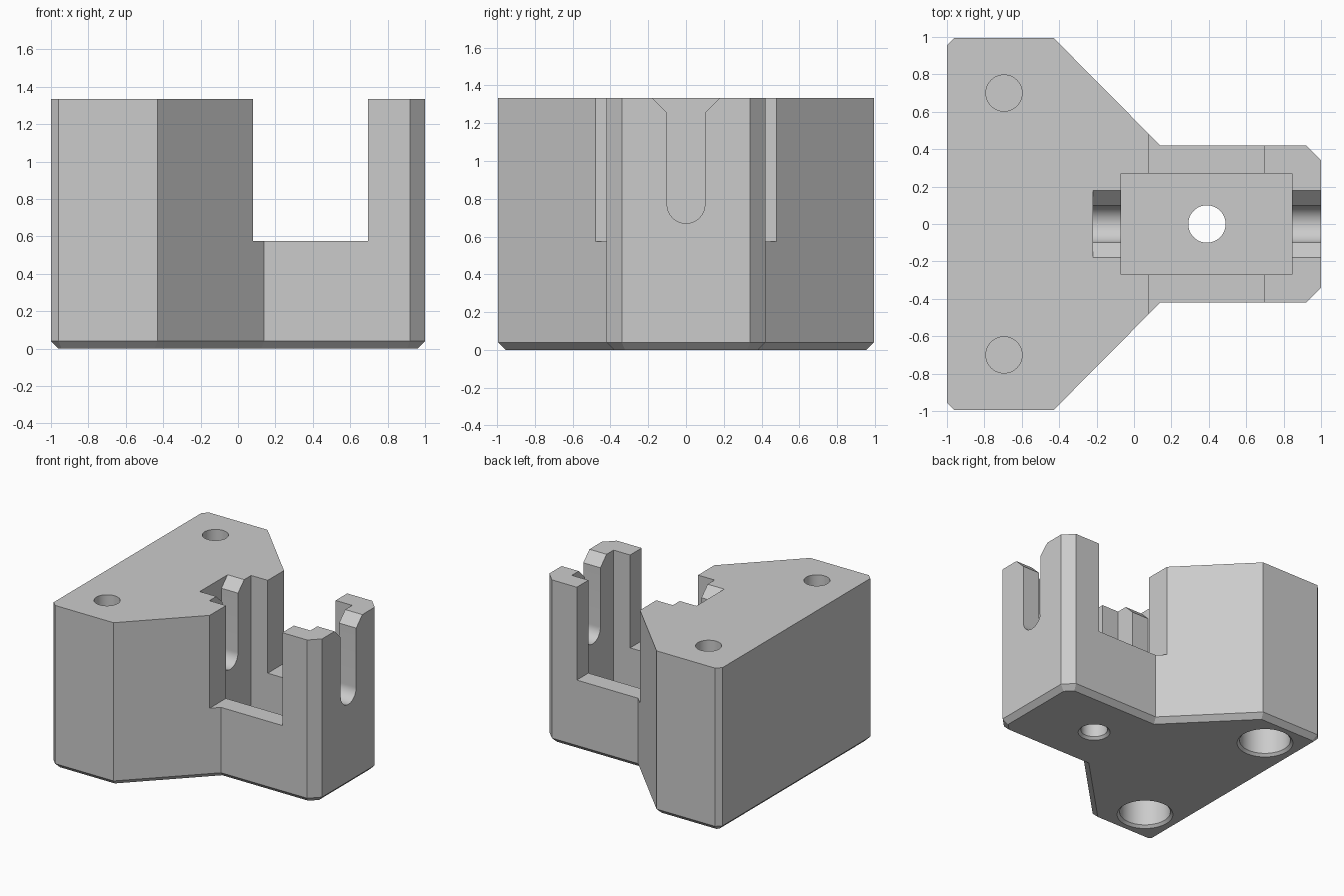
import bpy, bmesh
from math import sin, cos, pi, radians

if "Cube" in bpy.data.objects:
    bpy.data.objects.remove(bpy.data.objects["Cube"])

HEIGHT = 1.335
CHAMFER = 0.04
POCKET_FLOOR = 0.19

grey = bpy.data.materials.new("plain grey")
grey.use_nodes = True
grey.diffuse_color = (0.6, 0.6, 0.6, 1)
grey.node_tree.nodes["Principled BSDF"].inputs["Base Color"].default_value = (0.6, 0.6, 0.6, 1)


def make_object(name, bm):
    bmesh.ops.recalc_face_normals(bm, faces=bm.faces)
    mesh = bpy.data.meshes.new(name)
    bm.to_mesh(mesh)
    bm.free()
    mesh.materials.append(grey)
    obj = bpy.data.objects.new(name, mesh)
    bpy.context.collection.objects.link(obj)
    return obj


def prism(points, direction):
    """Extrude a closed outline of 3D points along a direction."""
    bm = bmesh.new()
    face = bm.faces.new([bm.verts.new(p) for p in points])
    extruded = bmesh.ops.extrude_face_region(bm, geom=[face], use_keep_orig=True)
    moved = [v for v in extruded["geom"] if isinstance(v, bmesh.types.BMVert)]
    bmesh.ops.translate(bm, verts=moved, vec=direction)
    return bm


def box(name, x0, x1, y, z0, z1):
    outline = [(x0, -y, z0), (x1, -y, z0), (x1, y, z0), (x0, y, z0)]
    return make_object(name, prism(outline, (0, 0, z1 - z0)))


def turned(name, x, y, profile, sides=48):
    """Solid of revolution from (radius, height) pairs."""
    bm = bmesh.new()
    rings = [[bm.verts.new((x + r * cos(2 * pi * i / sides), y + r * sin(2 * pi * i / sides), z))
              for i in range(sides)] for r, z in profile]
    for low, high in zip(rings, rings[1:]):
        for i in range(sides):
            j = (i + 1) % sides
            bm.faces.new((low[i], low[j], high[j], high[i]))
    bm.faces.new(rings[0])
    bm.faces.new(rings[-1])
    return make_object(name, bm)


def bored_profile(radius, top, lip=0.02):
    """Straight bore with a small countersink at the underside."""
    return [(radius + 2 * lip, -lip), (radius, lip), (radius, top)]


# Body: wide block tapering into a narrow arm, chamfered underneath
half = [(-1, 0.955), (-0.96, 0.995), (-0.43, 0.995), (0.14, 0.42), (0.92, 0.42), (1, 0.34)]
outline = half + [(x, -y) for x, y in reversed(half)]
bm = prism([(x, y, 0) for x, y in outline], (0, 0, HEIGHT))
rim = [e for e in bm.edges if all(v.co.z < 0.001 for v in e.verts)]
bmesh.ops.recalc_face_normals(bm, faces=bm.faces)
bmesh.ops.bevel(bm, geom=rim, offset=CHAMFER, segments=1, affect='EDGES')
body = make_object("bracket_body", bm)

# Pocket and the sideways window through both arm walls
cutters = [
    box("pocket_cutter", -0.07, 0.845, 0.27, POCKET_FLOOR, 2),
    box("window_cutter", 0.08, 0.695, 0.8, 0.575, 2),
]

# Lengthwise slot with a round bottom and a flared mouth
slot_radius, slot_centre = 0.1, 0.77
arc = [(slot_radius * cos(a), slot_centre + slot_radius * sin(a))
       for a in (pi + pi * i / 24 for i in range(25))]
mouth = [(0.1, HEIGHT - 0.08), (0.18, HEIGHT), (0.18, 2)]
slot = arc + mouth + [(-y, z) for y, z in reversed(mouth)]
cutters.append(make_object("slot_cutter", prism([(-0.22, y, z) for y, z in slot], (1.5, 0, 0))))

# Drain hole, and a screw hole with a wide bore below on each side
cutters.append(turned("floor_hole_cutter", 0.39, 0, bored_profile(0.1, 0.5)))
for side in (-1, 1):
    y = 0.7 * side
    cutters.append(turned("wide_bore_cutter", -0.695, y, bored_profile(0.19, 0.65)))
    cutters.append(turned("screw_hole_cutter", -0.695, y, [(0.097, 0.67), (0.097, 2)]))

# Cut everything out of the body
bpy.ops.object.select_all(action='DESELECT')
bpy.context.view_layer.objects.active = body
body.select_set(True)
for cutter in cutters:
    mod = body.modifiers.new(cutter.name, 'BOOLEAN')
    mod.operation = 'DIFFERENCE'
    mod.solver = 'EXACT'
    mod.object = cutter
    bpy.ops.object.modifier_apply(modifier=mod.name)
    bpy.data.objects.remove(cutter)

bpy.ops.object.shade_smooth_by_angle(angle=radians(30))
